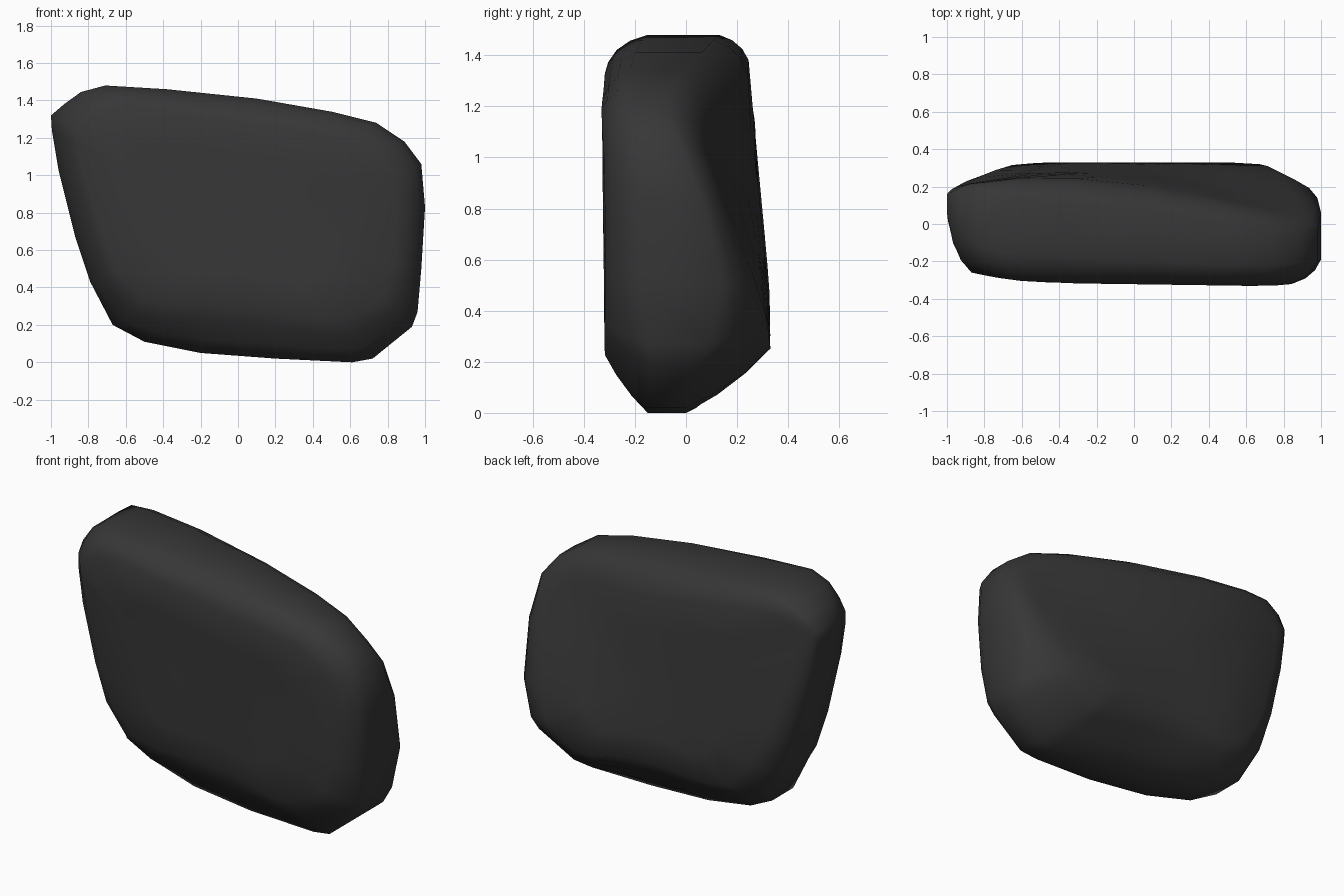
import bpy, bmesh
from mathutils import Vector

if "Cube" in bpy.data.objects:
    bpy.data.objects.remove(bpy.data.objects["Cube"])

# Front outline of the stone: x, z, front rim y, back rim y, back bevel width
RIM = [
    (-1.0, 1.32, .06, .16, .12), (-.93, 1.38, -.05, .19, .12), (-.84, 1.445, -.12, .19, .12),
    (-.71, 1.48, -.15, .13, .14), (-.38, 1.46, -.17, .11, .15), (.10, 1.41, -.20, .06, .17),
    (.50, 1.34, -.22, .00, .18), (.74, 1.28, -.22, -.05, .18), (.89, 1.18, -.21, -.07, .15),
    (.98, 1.06, -.20, -.03, .14), (1.0, .83, -.19, .06, .16), (.98, .50, -.18, .14, .21),
    (.96, .27, -.15, .09, .27), (.93, .19, -.13, .05, .30), (.72, .02, -.16, .00, .32),
    (.61, .00, -.15, .00, .32), (.20, .02, -.16, .04, .30), (-.20, .05, -.13, .07, .28),
    (-.50, .11, -.09, .10, .25), (-.67, .20, -.06, .14, .20), (-.79, .43, -.05, .18, .15),
    (-.87, .67, -.05, .18, .13), (-.96, 1.03, -.03, .17, .12), (-.995, 1.24, .02, .16, .12)]
CENTRE = Vector((.03, .74))


def front_y(x, z):
    # Front curves back a little at both ends and at the lower left corner
    left, right = max(0, -x - .4), max(0, x - .65)
    return (-.315 - .016 * x - .012 * (z - .7) + .22 * left ** 2
            + .12 * left * max(0, .7 - z) + .3 * right ** 2)


def back_y(x, z):
    # Back leans inward at the top and falls away at the upper right corner
    s, t = max(0, (x + .85) / 1.75), max(0, (z - .3) / .9)
    return min(.33, .345 - .08 * (z - .29)) - .28 * s ** 2.4 * t - .22 * max(0, -x - .4) ** 2


def loop(bm, back, t, inner=0):
    """Ring of vertices: t runs along the rounded bevel, inner shrinks it over the face."""
    ring = []
    for x, z, yf, yb, wide in RIM:
        p = Vector((x, z))
        low = max(0, .4 - z)
        w = wide if back else .15 + .36 * low
        k = .24 + .4 * low
        to_c = (CENTRE - p).normalized()
        edge = p + to_c * w
        face = back_y if back else front_y
        y0, y1 = (yb if back else yf), face(*edge)
        if inner:
            q = edge.lerp(CENTRE, inner)
            y = face(*q)
        else:
            a, b, c = (1 - t) ** 2, 2 * t * (1 - t), t * t
            q = p + to_c * w * (b * k + c)
            y = a * y0 + b * (y0 + (1 - k) * (y1 - y0)) + c * y1
        ring.append(bm.verts.new((q.x, y, q.y)))
    return ring


# Stone body: rings from the front face, round the rim, to the back face
bm = bmesh.new()
steps = [(0, 1, .7), (0, 1, .35), (0, 1, 0), (0, .67, 0), (0, .33, 0), (0, 0, 0),
         (1, 0, 0), (1, .33, 0), (1, .67, 0), (1, 1, 0), (1, 1, .35), (1, 1, .7)]
rings = [loop(bm, *s) for s in steps]
n = len(RIM)
for r0, r1 in zip(rings, rings[1:]):
    for i in range(n):
        j = (i + 1) % n
        bm.faces.new((r0[i], r0[j], r1[j], r1[i]))
for ring, face in ((rings[0], front_y), (rings[-1], back_y)):
    c = bm.verts.new((CENTRE.x, face(*CENTRE), CENTRE.y))
    for i in range(n):
        bm.faces.new((ring[i], ring[(i + 1) % n], c))
bmesh.ops.recalc_face_normals(bm, faces=bm.faces)
for f in bm.faces:
    f.smooth = True
mesh = bpy.data.meshes.new("stone")
bm.to_mesh(mesh)
bm.free()
stone = bpy.data.objects.new("stone", mesh)
bpy.context.collection.objects.link(stone)

# Dark stone colour
mat = bpy.data.materials.new("dark_stone")
mat.diffuse_color = (.038, .038, .038, 1)
mat.use_nodes = True
mat.node_tree.nodes["Principled BSDF"].inputs["Base Color"].default_value = mat.diffuse_color
mesh.materials.append(mat)
